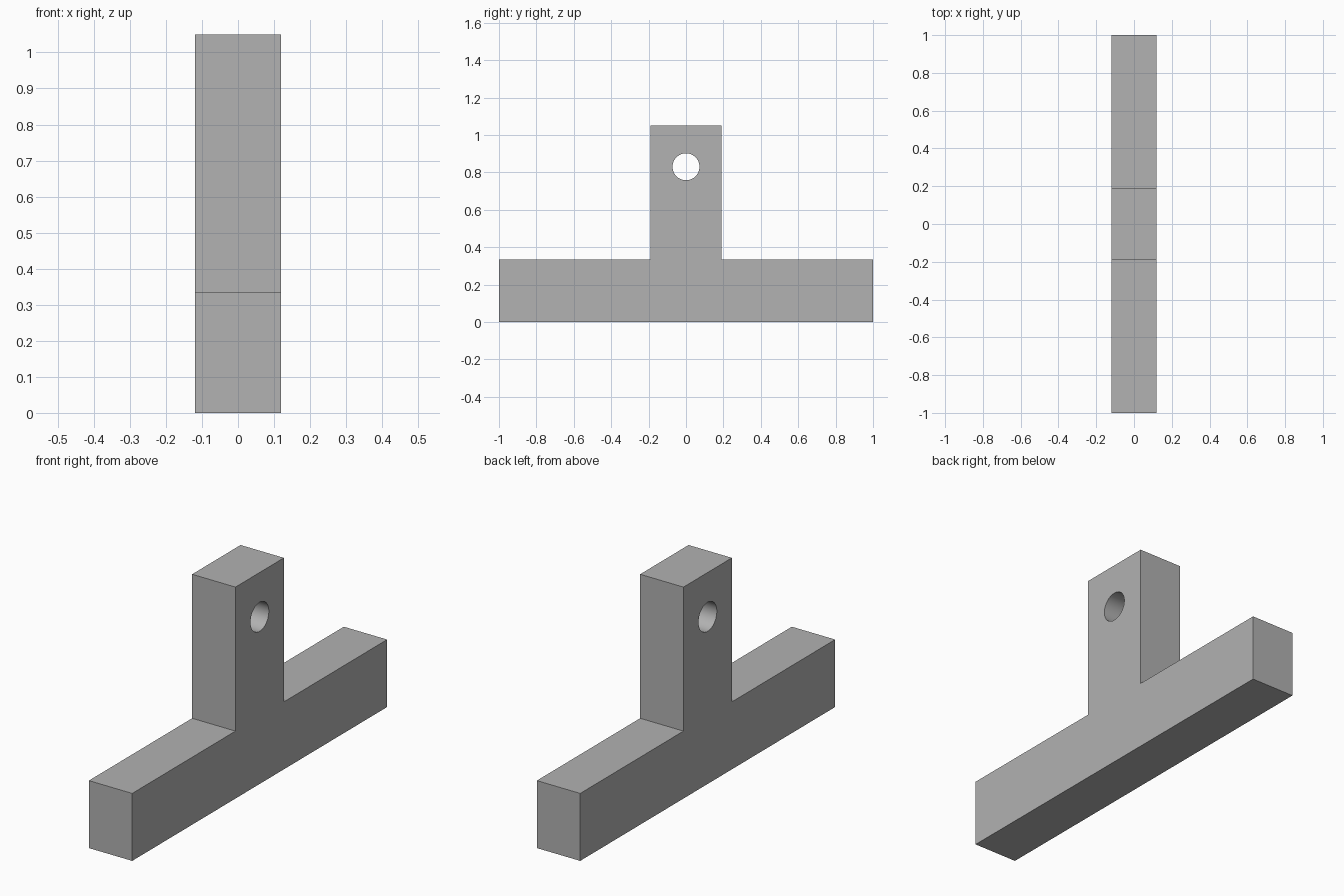
import bpy
import bmesh
from math import pi

cube = bpy.data.objects.get("Cube")
if cube:
    bpy.data.objects.remove(cube, do_unlink=True)

HALF_WIDTH = 0.119
BASE_TOP, POST_TOP = 0.335, 1.05
POST_HALF = 0.19
HOLE_Z, HOLE_RADIUS = 0.83, 0.072

# Plain grey material
grey = bpy.data.materials.new("plain_grey")
grey.use_nodes = True
colour = (0.445, 0.445, 0.445, 1)
grey.diffuse_color = colour
grey.node_tree.nodes["Principled BSDF"].inputs["Base Color"].default_value = colour

# Upside-down T profile, mirrored about y = 0 and extruded across x
half = [(1, 0), (1, BASE_TOP), (POST_HALF, BASE_TOP), (POST_HALF, POST_TOP)]
profile = half + [(-y, z) for y, z in reversed(half)]
bm = bmesh.new()
face = bm.faces.new([bm.verts.new((-HALF_WIDTH, y, z)) for y, z in profile])
side = bmesh.ops.extrude_face_region(bm, geom=[face])
moved = [v for v in side["geom"] if isinstance(v, bmesh.types.BMVert)]
bmesh.ops.translate(bm, verts=moved, vec=(2 * HALF_WIDTH, 0, 0))
bmesh.ops.recalc_face_normals(bm, faces=bm.faces)
mesh = bpy.data.meshes.new("t_bracket")
bm.to_mesh(mesh)
bm.free()
mesh.materials.append(grey)
bracket = bpy.data.objects.new("t_bracket", mesh)
bpy.context.collection.objects.link(bracket)

# Round hole through the upright
bpy.ops.mesh.primitive_cylinder_add(vertices=64, radius=HOLE_RADIUS, depth=1,
                                    location=(0, 0, HOLE_Z), rotation=(0, pi / 2, 0))
cutter = bpy.context.object
cutter.name = "hole_cutter"
cutter.hide_render = True
cutter.data.materials.append(grey)
cut = bracket.modifiers.new("hole", "BOOLEAN")
cut.operation = "DIFFERENCE"
cut.solver = "EXACT"
cut.object = cutter

bpy.ops.object.select_all(action="DESELECT")
bracket.select_set(True)
bpy.context.view_layer.objects.active = bracket
bpy.ops.object.modifier_apply(modifier=cut.name)
bpy.data.objects.remove(cutter, do_unlink=True)

# Smooth hole wall, crisp box edges
bpy.ops.object.shade_smooth_by_angle(angle=pi / 6)
